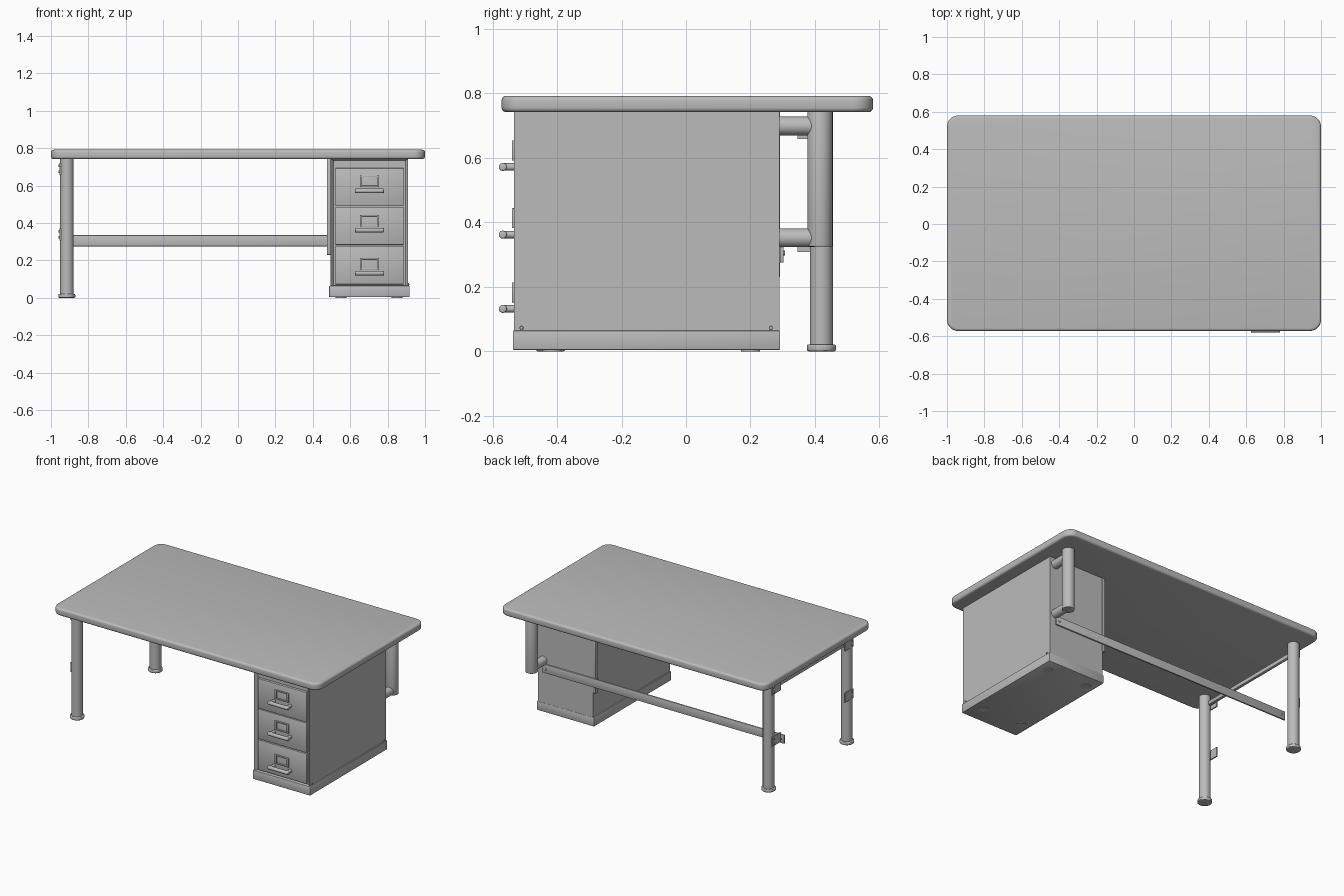
import bpy
import bmesh
from math import pi
from mathutils import Vector

cube = bpy.data.objects.get("Cube")
if cube:
    bpy.data.objects.remove(cube, do_unlink=True)

grey = bpy.data.materials.new("plain grey")
grey.use_nodes = True
GREY = (0.5, 0.5, 0.5, 1)
grey.diffuse_color = GREY
grey.node_tree.nodes["Principled BSDF"].inputs["Base Color"].default_value = GREY


def finish(name, bm):
    mesh = bpy.data.meshes.new(name)
    bm.to_mesh(mesh)
    bm.free()
    mesh.materials.append(grey)
    ob = bpy.data.objects.new(name, mesh)
    bpy.context.collection.objects.link(ob)
    bpy.ops.object.select_all(action="DESELECT")
    ob.select_set(True)
    bpy.context.view_layer.objects.active = ob
    bpy.ops.object.shade_smooth_by_angle()
    return ob


def box(name, x, y, z, bevel=0.0, segments=2):
    """Box from (min, max) pairs, with optional rounded edges."""
    bm = bmesh.new()
    bmesh.ops.create_cube(bm, size=1)
    for v in bm.verts:
        v.co = [r[0] if c < 0 else r[1] for c, r in zip(v.co, (x, y, z))]
    if bevel:
        bmesh.ops.bevel(bm, geom=bm.edges[:], offset=bevel, segments=segments,
                        profile=0.5, affect="EDGES")
    return finish(name, bm)


def rod(name, start, end, radius, bevel=0.0, sides=32):
    """Cylinder between two points, with optional rounded rims."""
    start, end = Vector(start), Vector(end)
    axis = end - start
    bm = bmesh.new()
    bmesh.ops.create_cone(bm, cap_ends=True, segments=sides, radius1=radius,
                          radius2=radius, depth=axis.length)
    if bevel:
        rims = [e for e in bm.edges if abs(e.verts[0].co.z - e.verts[1].co.z) < 1e-5]
        bmesh.ops.bevel(bm, geom=rims, offset=bevel, segments=3, profile=0.5,
                        affect="EDGES")
    turn = axis.to_track_quat("Z", "Y").to_matrix()
    for v in bm.verts:
        v.co = turn @ v.co + (start + end) / 2
    return finish(name, bm)


# Table top: round the plan corners, then the rims
bm = bmesh.new()
bmesh.ops.create_cube(bm, size=1)
for v in bm.verts:
    v.co = (v.co.x * 2, v.co.y * 1.152 + 0.004, v.co.z * 0.05 + 0.767)
upright = [e for e in bm.edges if abs(e.verts[0].co.z - e.verts[1].co.z) > 0.01]
bmesh.ops.bevel(bm, geom=upright, offset=0.06, segments=8, profile=0.5, affect="EDGES")
rims = [e for e in bm.edges if abs(e.verts[0].co.z - e.verts[1].co.z) < 1e-5]
bmesh.ops.bevel(bm, geom=rims, offset=0.014, segments=4, profile=0.5, affect="EDGES")
finish("table_top", bm)

# Left pair of legs with feet and bracket plates
LEG_X = -0.915
for label, side in (("front", -1), ("back", 1)):
    y = 0.42 * side
    rod(label + "_leg", (LEG_X, y, 0.01), (LEG_X, y, 0.745), 0.036)
    rod(label + "_foot", (LEG_X, y, 0), (LEG_X, y, 0.022), 0.045, 0.006)
    for level, z in (("lower", 0.34), ("upper", 0.69)):
        box(f"{label}_{level}_bracket", (-0.954, -0.946),
            sorted((0.345 * side, 0.435 * side)), (z - 0.032, z + 0.032))
        for dz in (-0.016, 0.016):
            rod(f"{label}_{level}_bolt", (-0.945, y, z + dz),
                (-0.96, y, z + dz), 0.007, 0.002, 12)

# Rail joining the left legs and the long rear crossbar
box("side_rail", (-0.935, -0.915), (-0.4, 0.4), (0.675, 0.702), 0.003)
box("rear_crossbar", (-0.95, 0.87), (0.291, 0.303), (0.275, 0.335), 0.004)
for x in (-0.925, 0.845):
    rod("crossbar_bolt", (x, 0.298, 0.305), (x, 0.307, 0.305), 0.008, 0.002, 12)

# Hanging post behind the cabinet, held by two stubs
POST_X = 0.87
rod("hanging_post", (POST_X, 0.415, 0.325), (POST_X, 0.415, 0.745), 0.039, 0.004)
for z in (0.352, 0.699):
    rod("post_stub", (POST_X, 0.285, z), (POST_X, 0.4, z), 0.029)

# Cabinet carcass: front opening inset and pushed back
X0, X1, FRONT, BACK = 0.495, 0.91, -0.534, 0.29
bm = bmesh.new()
bmesh.ops.create_cube(bm, size=1)
for v in bm.verts:
    v.co = (X0 if v.co.x < 0 else X1, FRONT if v.co.y < 0 else BACK,
            0.045 if v.co.z < 0 else 0.745)
bm.faces.ensure_lookup_table()
face = min(bm.faces, key=lambda f: f.calc_center_median().y)
bmesh.ops.inset_individual(bm, faces=[face], thickness=0.022)
for v in face.verts:
    v.co.y += 0.02
    if v.co.z > 0.4:
        v.co.z = 0.733
finish("cabinet_body", bm)
box("cabinet_plinth", (0.487, 0.918), (-0.537, 0.292), (0.004, 0.065), 0.004)
box("cabinet_corner_strip", (0.475, 0.497), (0.262, 0.292), (0.23, 0.743), 0.003)
for y in (-0.51, 0.263):
    rod("cabinet_bolt", (X1 - 0.005, y, 0.073), (X1 + 0.006, y, 0.073), 0.006, 0.002, 12)
for y in (-0.415, 0.2):
    for x in (0.55, 0.85):
        rod("glide", (x, y, 0), (x, y, 0.008), 0.03)

# Drawers with pull handles and card holders
box("drawer_top_rail", (0.516, 0.89), (-0.52, -0.5), (0.698, 0.735))
MID = 0.703
for low, high, pull in ((0.072, 0.278, 0.132), (0.283, 0.487, 0.362), (0.491, 0.694, 0.572)):
    box("drawer_front", (0.52, 0.886), (-0.53, -0.5), (low, high), 0.004)
    rod("drawer_pull", (MID - 0.078, -0.568, pull), (MID + 0.078, -0.568, pull),
        0.0125, 0.005, 20)
    for dx in (-0.062, 0.062):
        rod("pull_post", (MID + dx, -0.525, pull), (MID + dx, -0.568, pull), 0.0115, 0, 16)
    base = pull + 0.02
    for dx in (-0.046, 0.046):
        box("card_holder_side", (MID + dx - 0.006, MID + dx + 0.006), (-0.54, -0.527),
            (base, base + 0.062), 0.002)
    for z in (base, base + 0.054):
        box("card_holder_rail", (MID - 0.05, MID + 0.05), (-0.538, -0.527),
            (z, z + 0.008), 0.002)
